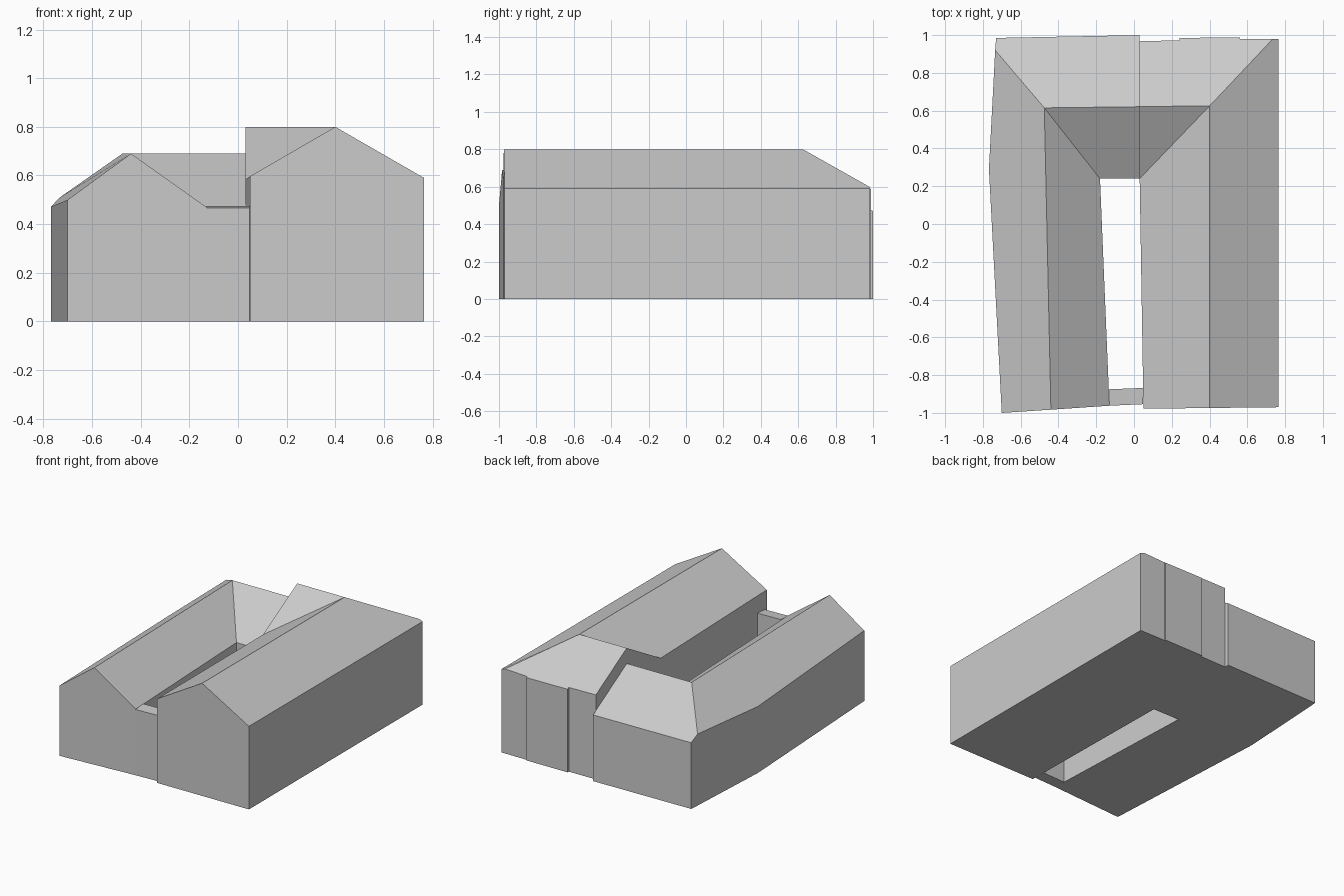
import bpy
import bmesh

cube = bpy.data.objects.get("Cube")
if cube:
    bpy.data.objects.remove(cube, do_unlink=True)

grey = bpy.data.materials.new("plain grey")
grey.use_nodes = True
colour = (0.6, 0.6, 0.6, 1)
grey.diffuse_color = colour
grey.node_tree.nodes["Principled BSDF"].inputs["Base Color"].default_value = colour


def solid_under_roof(name, points, faces):
    """Join named roof points into faces, then drop walls to a flat floor."""
    bm = bmesh.new()
    verts = {key: bm.verts.new(co) for key, co in points.items()}
    for face in faces:
        bm.faces.new([verts[key] for key in face.split()])
    rim = [e for e in bm.edges if e.is_boundary]
    walls = bmesh.ops.extrude_edge_only(bm, edges=rim)["geom"]
    for v in walls:
        if isinstance(v, bmesh.types.BMVert):
            v.co.z = 0
    floor = [e for e in walls if isinstance(e, bmesh.types.BMEdge)
             and all(v.co.z == 0 for v in e.verts)]
    bmesh.ops.contextual_create(bm, geom=floor)
    bmesh.ops.recalc_face_normals(bm, faces=bm.faces)
    mesh = bpy.data.meshes.new(name)
    bm.to_mesh(mesh)
    bm.free()
    mesh.materials.append(grey)
    obj = bpy.data.objects.new(name, mesh)
    bpy.context.collection.objects.link(obj)
    return obj


# Taller L-shaped block with a stepped back wall
solid_under_roof("tall_wing", {
    "eave_front": (0.765, -0.97, 0.59),
    "ridge_front": (0.4, -0.974, 0.8),
    "inner_front": (0.05, -0.978, 0.597),
    "valley": (0.03, 0.24, 0.583),
    "ridge_corner": (0.4, 0.625, 0.8),
    "ridge_end": (0.03, 0.622, 0.8),
    "step_a": (0.03, 0.968, 0.6),
    "step_b": (0.24, 0.972, 0.598),
    "step_c": (0.24, 0.985, 0.59),
    "step_d": (0.56, 0.988, 0.588),
    "step_e": (0.56, 0.98, 0.593),
    "hip": (0.735, 0.98, 0.6),
    "eave_back": (0.765, 0.98, 0.59),
}, [
    "eave_front eave_back hip ridge_corner ridge_front",
    "ridge_front ridge_corner valley inner_front",
    "ridge_corner ridge_end valley",
    "ridge_end ridge_corner hip step_e step_d step_c step_b step_a",
])

# Lower L-shaped block with a bent outer wall
solid_under_roof("low_wing", {
    "eave_front": (-0.7, -1.0, 0.5),
    "ridge_front": (-0.44, -0.983, 0.69),
    "inner_front": (-0.13, -0.962, 0.47),
    "valley": (-0.18, 0.24, 0.47),
    "valley_end": (0.03, 0.24, 0.47),
    "ridge_corner": (-0.475, 0.615, 0.69),
    "ridge_end": (0.03, 0.621, 0.69),
    "eave_bend": (-0.768, 0.29, 0.472),
    "hip": (-0.735, 0.92, 0.508),
    "back_corner": (-0.73, 0.985, 0.47),
    "back_end": (0.03, 1.0, 0.47),
}, [
    "eave_front ridge_front ridge_corner hip eave_bend",
    "ridge_front inner_front valley ridge_corner",
    "ridge_corner valley valley_end ridge_end",
    "ridge_corner ridge_end back_end back_corner hip",
])

# Low link closing the courtyard at the front
solid_under_roof("front_link", {
    "a": (-0.132, -0.962, 0.467),
    "b": (0.048, -0.954, 0.467),
    "c": (0.048, -0.868, 0.474),
    "d": (-0.132, -0.875, 0.474),
}, ["a b c d"])
